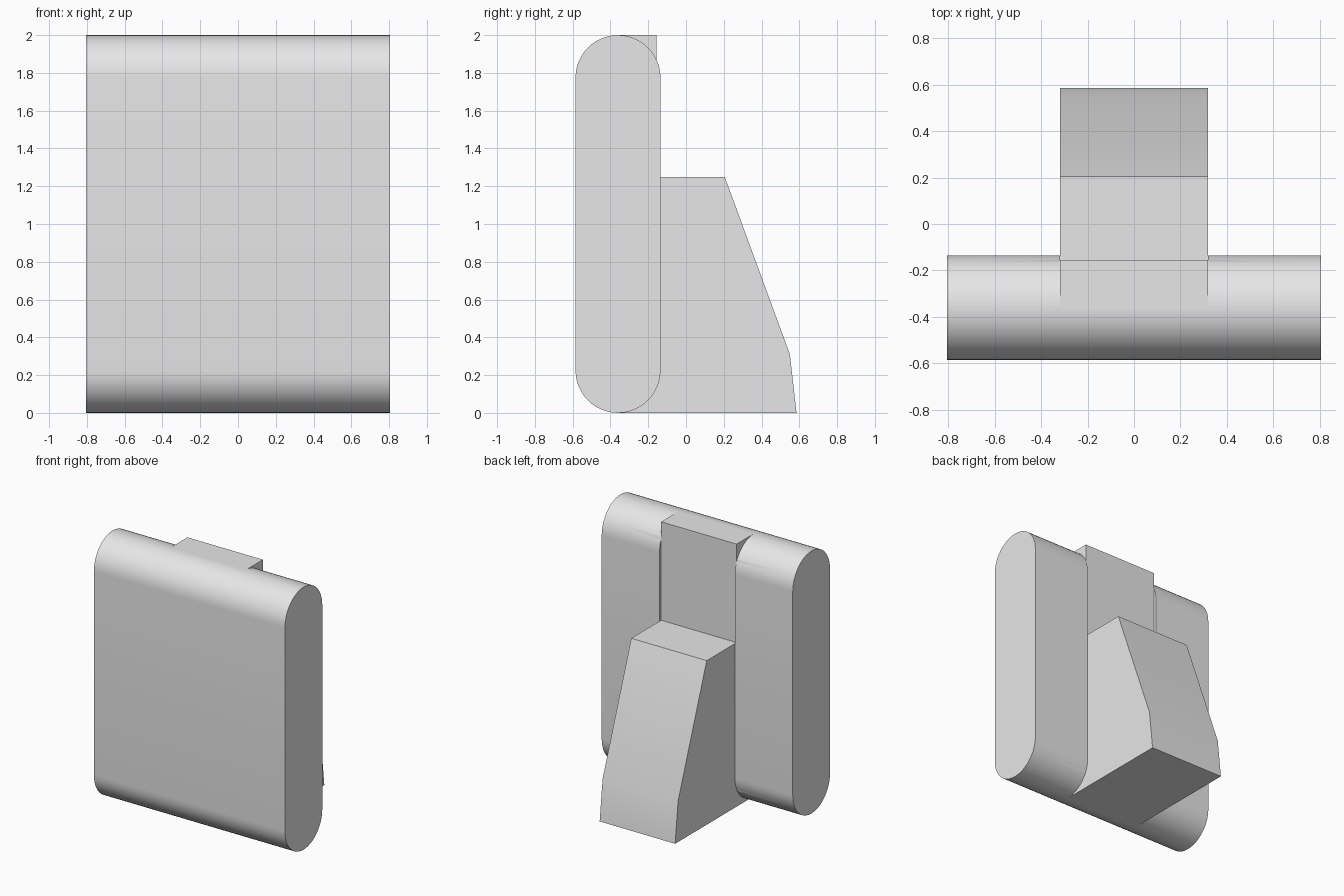
import bpy
import bmesh
from math import sin, cos, pi, radians

cube = bpy.data.objects.get("Cube")
if cube:
    bpy.data.objects.remove(cube, do_unlink=True)

HALF_WIDTH = 0.805
STAND_HALF = 0.318
RADIUS = 0.225
MID_Y = -0.36
HEIGHT = 2.0
RECESS_Y = -0.155

grey = bpy.data.materials.new("light_grey")
grey.use_nodes = True
grey.diffuse_color = (0.8, 0.8, 0.8, 1)
grey.node_tree.nodes["Principled BSDF"].inputs["Base Color"].default_value = (0.8, 0.8, 0.8, 1)


def extrude_profile(name, points, half):
    """Extrude a (y, z) outline across x from -half to half."""
    bm = bmesh.new()
    face = bm.faces.new([bm.verts.new((-half, y, z)) for y, z in points])
    new = bmesh.ops.extrude_face_region(bm, geom=[face])["geom"]
    verts = [v for v in new if isinstance(v, bmesh.types.BMVert)]
    bmesh.ops.translate(bm, verts=verts, vec=(2 * half, 0, 0))
    bmesh.ops.recalc_face_normals(bm, faces=bm.faces)
    mesh = bpy.data.meshes.new(name)
    bm.to_mesh(mesh)
    bm.free()
    mesh.materials.append(grey)
    obj = bpy.data.objects.new(name, mesh)
    bpy.context.collection.objects.link(obj)
    return obj


def select_only(obj):
    bpy.ops.object.select_all(action="DESELECT")
    obj.select_set(True)
    bpy.context.view_layer.objects.active = obj


# Upright panel with fully rounded top and bottom
STEPS = 24
outline = []
for centre_z, start in ((HEIGHT - RADIUS, 0), (RADIUS, pi)):
    for i in range(STEPS + 1):
        a = start + pi * i / STEPS
        outline.append((MID_Y + RADIUS * cos(a), centre_z + RADIUS * sin(a)))
panel = extrude_profile("panel", outline, HALF_WIDTH)

# Shallow channel down the middle of the panel's back
channel = [(RECESS_Y - 0.002, -0.1), (0.1, -0.1), (0.1, 2.1), (RECESS_Y - 0.002, 2.1)]
cutter = extrude_profile("channel_cutter", channel, STAND_HALF)
cutter.hide_render = True
cut = panel.modifiers.new("channel", "BOOLEAN")
cut.operation = "DIFFERENCE"
cut.solver = "EXACT"
cut.object = cutter
select_only(panel)
bpy.ops.object.modifier_apply(modifier=cut.name)
bpy.data.objects.remove(cutter, do_unlink=True)

# Rear stand with sloped back and a flat spine rising to the top
stand = extrude_profile("rear_stand", [
    (MID_Y, 0), (0.585, 0), (0.55, 0.31), (0.205, 1.25),
    (RECESS_Y, 1.25), (RECESS_Y, HEIGHT), (MID_Y, HEIGHT),
], STAND_HALF)

for obj in (panel, stand):
    select_only(obj)
    bpy.ops.object.shade_smooth_by_angle(angle=radians(30))
